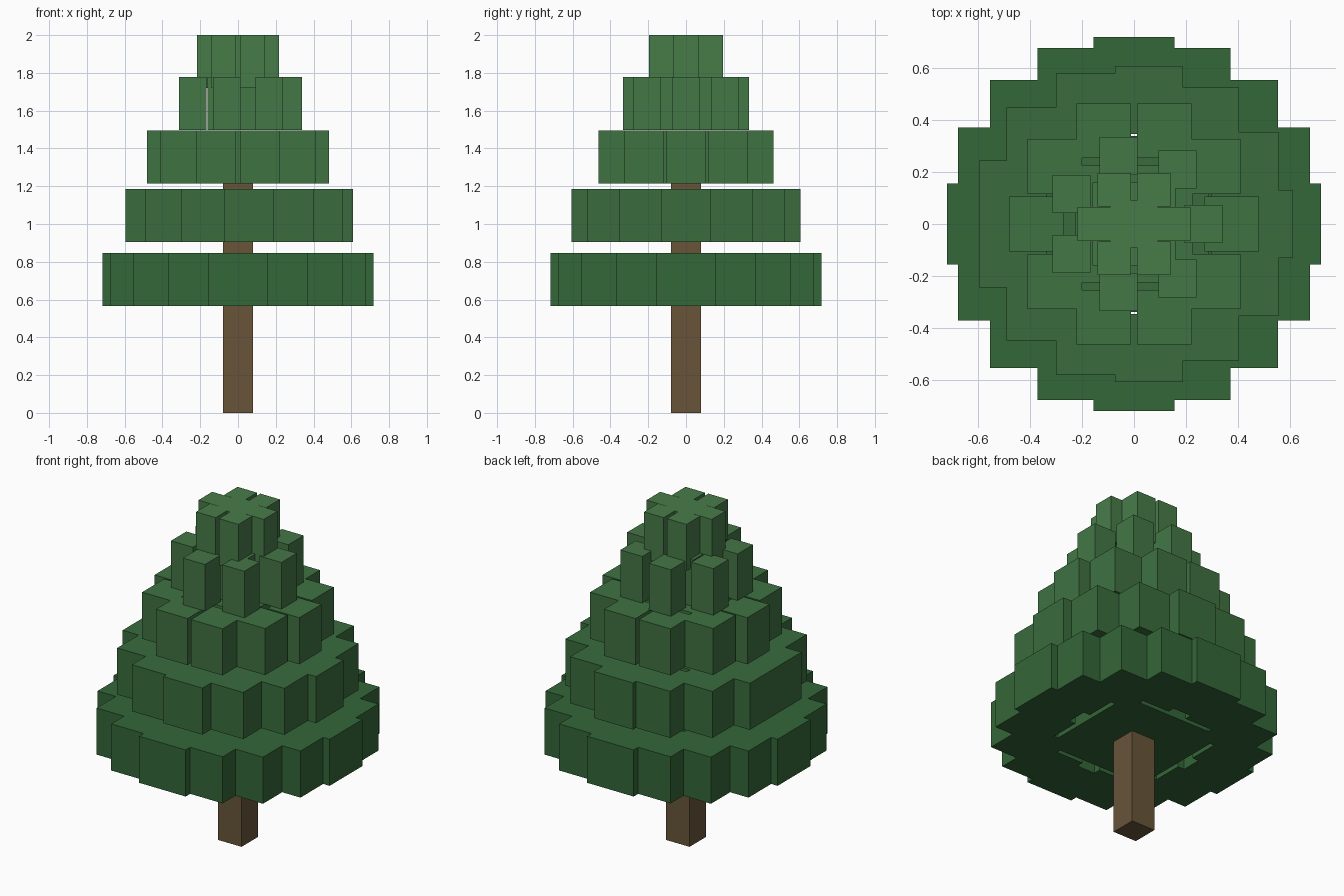
import bpy, bmesh
from math import cos, sin, tau
from mathutils import Matrix, Vector

if "Cube" in bpy.data.objects:
    bpy.data.objects.remove(bpy.data.objects["Cube"])


def box(bm, center, size):
    m = Matrix.Translation(center) @ Matrix.Diagonal((*size, 1))
    bmesh.ops.create_cube(bm, size=1, matrix=m)


def finish(bm, name, color):
    mesh = bpy.data.meshes.new(name)
    bm.to_mesh(mesh)
    bm.free()
    mat = bpy.data.materials.new(name + "_color")
    mat.diffuse_color = (*color, 1)
    mat.use_nodes = True
    mat.node_tree.nodes["Principled BSDF"].inputs["Base Color"].default_value = mat.diffuse_color
    mesh.materials.append(mat)
    obj = bpy.data.objects.new(name, mesh)
    bpy.context.collection.objects.link(obj)


# Square trunk running up inside the foliage
bm = bmesh.new()
box(bm, (0, 0, 0.65), (0.157, 0.157, 1.3))
finish(bm, "trunk", (0.14, 0.09, 0.042))

# Foliage tiers: block count, ring radius, block half width, bottom height
H = 0.28
tiers = [
    (16, 0.563, 0.155, 0.567),
    (13, 0.480, 0.130, 0.905),
    (10, 0.376, 0.105, 1.215),
    (7, 0.267, 0.073, 1.497),
    (6, 0.152, 0.065, 1.720),
]
for i, (n, r, h, z) in enumerate(tiers):
    bm = bmesh.new()
    # Central core block, then a ring of axis-aligned blocks
    box(bm, (0, 0, z + H / 2), (1.2 * r, 1.2 * r, H))
    for k in range(n):
        a = tau * k / n
        box(bm, (r * cos(a), r * sin(a), z + H / 2), (2 * h, 2 * h, H))
    t = i / 4
    finish(bm, f"foliage_tier_{i + 1}",
           (0.034 + 0.03 * t, 0.135 + 0.065 * t, 0.04 + 0.026 * t))
